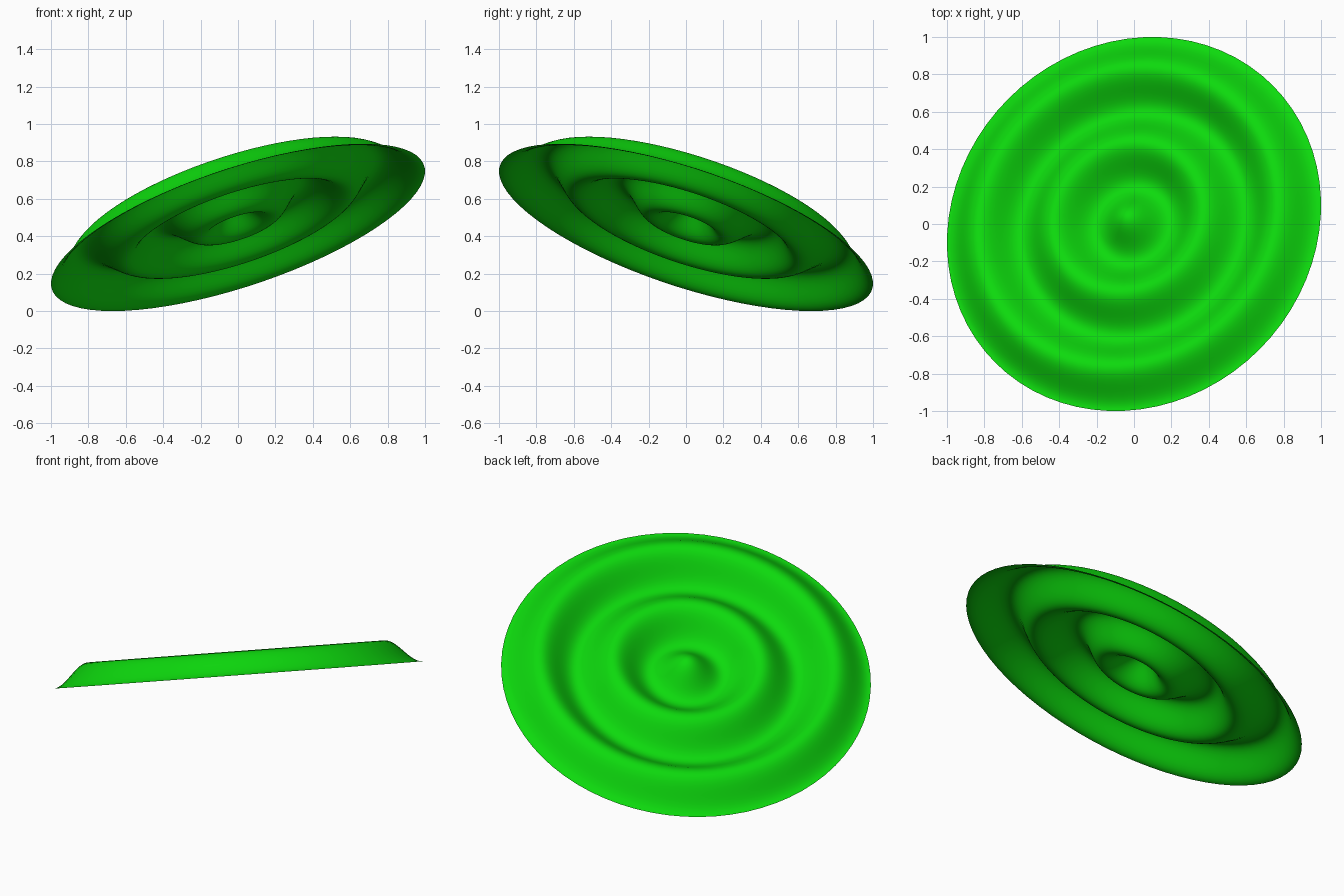
import bpy, bmesh, math
from mathutils import Matrix, Vector

if "Cube" in bpy.data.objects:
    bpy.data.objects.remove(bpy.data.objects["Cube"])

RADIUS = 1.0488                      # rim radius
WAVE = RADIUS / (5 * math.pi)        # five half waves from centre to rim
RINGS, SEGMENTS = 80, 72

green = bpy.data.materials.new("bright green")
green.diffuse_color = (0.004, 0.7, 0.004, 1)
green.use_nodes = True
green.node_tree.nodes["Principled BSDF"].inputs["Base Color"].default_value = green.diffuse_color

# Cosine ripple profile, crest at the centre and trough at the rim
bm = bmesh.new()
profile = []
for i in range(RINGS + 1):
    r = RADIUS * i / RINGS
    profile.append(bm.verts.new((r, 0, WAVE * (1 + math.cos(r / WAVE)))))
edges = [bm.edges.new(pair) for pair in zip(profile, profile[1:])]

# Revolve the profile into a thin rippled disc
bmesh.ops.spin(bm, geom=profile + edges, cent=(0, 0, 0), axis=(0, 0, 1),
               angle=2 * math.pi, steps=SEGMENTS)
bmesh.ops.remove_doubles(bm, verts=bm.verts, dist=0.0005)
bmesh.ops.recalc_face_normals(bm, faces=bm.faces)
if sum(f.normal.z for f in bm.faces) < 0:
    bmesh.ops.reverse_faces(bm, faces=bm.faces)
for face in bm.faces:
    face.smooth = True

# Tilt the disc and rest its rim on the ground
normal = Vector((-1, 1, 3)).normalized()
tilt = Vector((0, 0, 1)).rotation_difference(normal).to_matrix().to_4x4()
lift = RADIUS * math.sqrt(1 - normal.z ** 2)
bm.transform(Matrix.Translation((0, 0, lift)) @ tilt)

mesh = bpy.data.meshes.new("rippled_disc")
bm.to_mesh(mesh)
bm.free()
mesh.materials.append(green)
disc = bpy.data.objects.new("rippled_disc", mesh)
bpy.context.collection.objects.link(disc)
